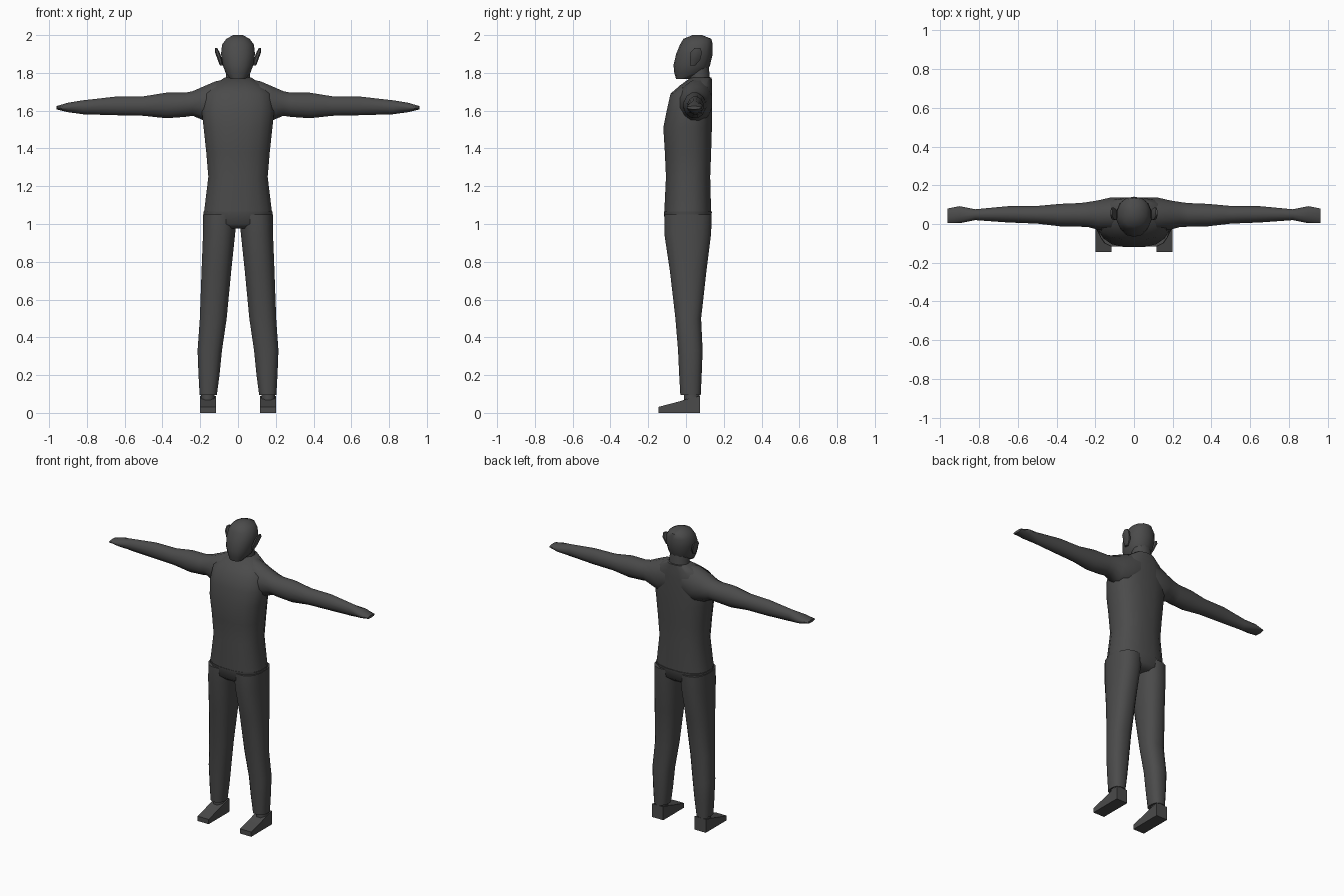
import bpy, bmesh, math
from mathutils import Vector

grey = bpy.data.materials.new("charcoal grey")
grey.diffuse_color = (0.07, 0.07, 0.07, 1)


def finish(bm, name, angle):
    bmesh.ops.recalc_face_normals(bm, faces=bm.faces)
    me = bpy.data.meshes.new(name)
    bm.to_mesh(me)
    bm.free()
    me.materials.append(grey)
    ob = bpy.data.objects.new(name, me)
    bpy.context.collection.objects.link(ob)
    bpy.ops.object.select_all(action='DESELECT')
    ob.select_set(True)
    bpy.context.view_layer.objects.active = ob
    bpy.ops.object.shade_smooth_by_angle(angle=math.radians(angle))
    return ob


def loft(name, rings, axis='z', sides=16, power=2.0, side=1, angle=50):
    """Each ring: position along axis, then min/max of the two other axes."""
    bm = bmesh.new()
    loops = []
    for t, a0, a1, b0, b1 in rings:
        loop = []
        for i in range(sides):
            w = 2 * math.pi * (i + 0.5) / sides
            c, s = math.cos(w), math.sin(w)
            # stretch so the outermost points touch the given limits
            k = math.cos(math.pi / sides)
            c = math.copysign(abs(c / k) ** (2 / power), c)
            s = math.copysign(abs(s / k) ** (2 / power), s)
            a = (a0 + a1) / 2 + c * (a1 - a0) / 2
            b = (b0 + b1) / 2 + s * (b1 - b0) / 2
            p = (a, b, t) if axis == 'z' else (t, a, b)
            loop.append(bm.verts.new((p[0] * side, p[1], p[2])))
        loops.append(loop)
    for lo, hi in zip(loops, loops[1:]):
        for i in range(sides):
            j = (i + 1) % sides
            bm.faces.new((lo[i], lo[j], hi[j], hi[i]))
    bm.faces.new(loops[0])
    bm.faces.new(loops[-1])
    return finish(bm, name, angle)


# Shirt body
loft("shirt", [
    (1.03, -.182, .182, -.113, .132), (1.06, -.18, .18, -.115, .133),
    (1.25, -.157, .157, -.106, .128), (1.38, -.168, .168, -.112, .133),
    (1.51, -.182, .182, -.12, .137), (1.60, -.192, .192, -.102, .138),
    (1.69, -.178, .178, -.082, .138), (1.735, -.135, .135, -.03, .138),
    (1.775, -.07, .07, .025, .136)], power=2.5)

# Trouser hips, closed above the crotch
loft("hips", [
    (.975, -.10, .10, -.085, .10), (1.0, -.175, .175, -.112, .13),
    (1.065, -.183, .183, -.117, .137)], power=2.5)

# Neck and head
loft("neck", [(1.73, -.068, .068, .02, .13), (1.84, -.06, .06, .01, .12)], sides=12)
loft("head", [
    (1.768, -.04, .04, -.052, .015), (1.80, -.066, .066, -.06, .105),
    (1.84, -.08, .08, -.064, .125), (1.90, -.09, .09, -.05, .139),
    (1.95, -.084, .084, -.03, .139), (1.98, -.062, .062, -.012, .133),
    (2.0, -.025, .025, .035, .085)], sides=14, power=2.2)

for s, tag in ((1, "left"), (-1, "right")):
    # Sleeved arm from shoulder to flat fingertips
    loft(tag + "_arm", [
        (.06, .0, .136, 1.56, 1.768), (.12, -.04, .137, 1.53, 1.755),
        (.185, -.03, .122, 1.55, 1.727), (.24, -.015, .113, 1.573, 1.703),
        (.28, -.014, .108, 1.567, 1.695), (.38, -.012, .104, 1.56, 1.695),
        (.50, .002, .093, 1.573, 1.676), (.65, .008, .092, 1.576, 1.674),
        (.82, .02, .076, 1.581, 1.655), (.90, .004, .092, 1.592, 1.642),
        (.962, .004, .08, 1.607, 1.624)], axis='x', sides=12, side=s)
    # Trouser leg
    loft(tag + "_leg", [
        (.095, .112, .203, -.03, .078), (.20, .098, .209, -.036, .083),
        (.33, .085, .214, -.042, .088), (.50, .06, .202, -.056, .08),
        (.75, .036, .193, -.085, .108), (.95, .015, .185, -.115, .133),
        (1.05, .005, .184, -.115, .136)], side=s, power=2.4)
    # Ankle, then a wedge-shaped shoe
    loft(tag + "_ankle", [(.02, .125, .195, -.01, .074), (.13, .125, .195, -.01, .072)],
         sides=8, side=s)
    bm = bmesh.new()
    profile = [(-.145, 0), (.075, 0), (.075, .09), (.0, .072), (-.03, .062), (-.145, .032)]
    face = bm.faces.new([bm.verts.new((.117 * s, y, z)) for y, z in profile])
    ext = bmesh.ops.extrude_face_region(bm, geom=[face])
    bmesh.ops.translate(bm, vec=Vector((.083 * s, 0, 0)),
                        verts=[v for v in ext['geom'] if isinstance(v, bmesh.types.BMVert)])
    finish(bm, tag + "_shoe", 25)
    # Pointed ear, leaning outwards
    loft(tag + "_ear", [
        (1.84, .08, .096, .02, .05), (1.87, .083, .108, .02, .075),
        (1.91, .098, .122, .025, .085), (1.932, .11, .122, .045, .075)],
        sides=8, side=s)
